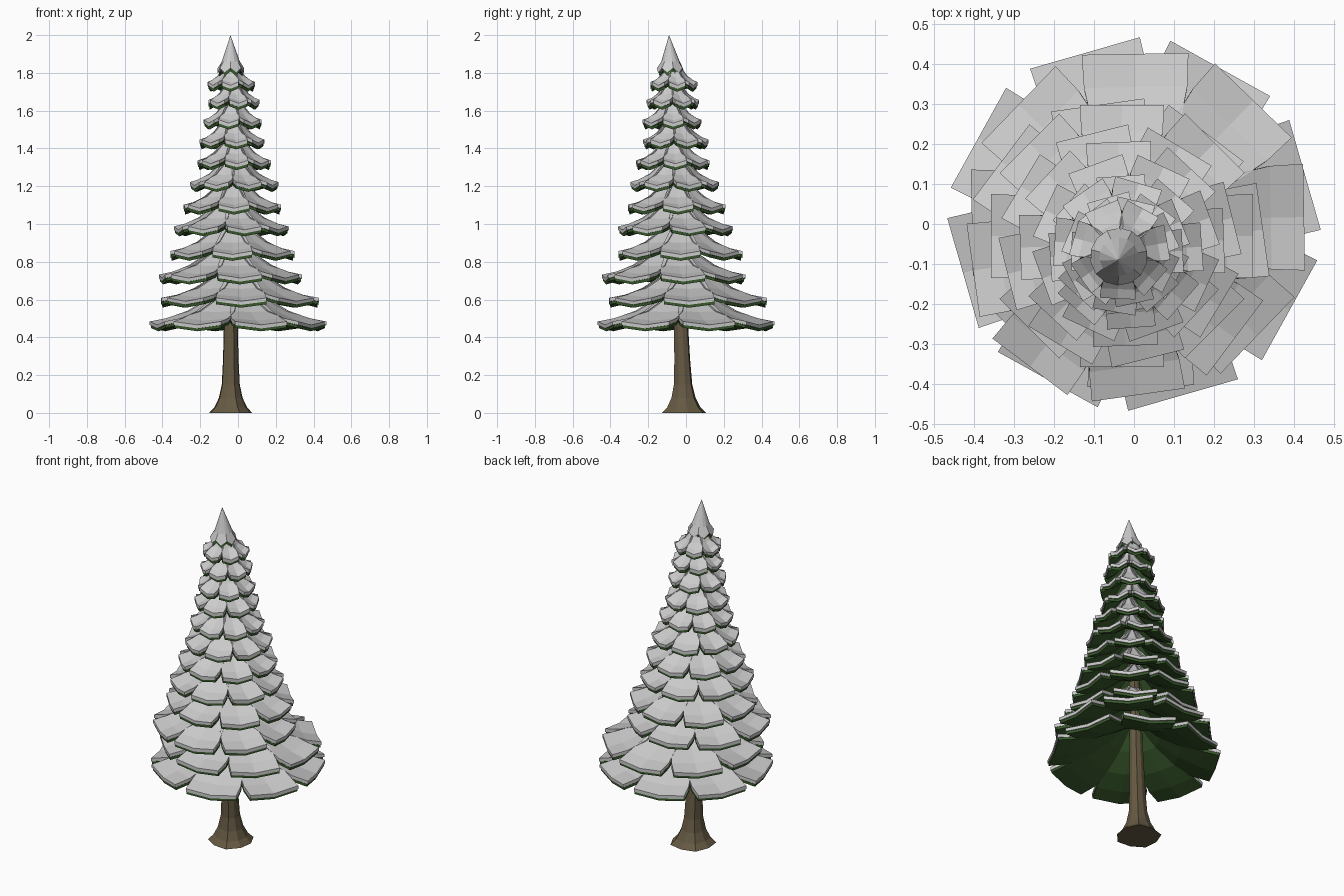
import bpy, bmesh, math
from mathutils import Vector

if "Cube" in bpy.data.objects:
    bpy.data.objects.remove(bpy.data.objects["Cube"])


def material(name, rgb):
    m = bpy.data.materials.new(name)
    m.diffuse_color = (*rgb, 1)
    m.use_nodes = True
    m.node_tree.nodes["Principled BSDF"].inputs["Base Color"].default_value = m.diffuse_color
    return m


GREEN = material("needle_green", (0.04, 0.10, 0.025))
BARK = material("bark_brown", (0.13, 0.10, 0.055))


def finish(bm, name, mat=None):
    bmesh.ops.recalc_face_normals(bm, faces=bm.faces[:])
    me = bpy.data.meshes.new(name)
    bm.to_mesh(me)
    bm.free()
    ob = bpy.data.objects.new(name, me)
    bpy.context.collection.objects.link(ob)
    if mat:
        me.materials.append(mat)
    return ob


def loft(bm, rings):
    """Closed skin through rings of equal point count."""
    vs = [[bm.verts.new(p) for p in r] for r in rings]
    n = len(vs[0])
    for a, b in zip(vs, vs[1:]):
        for i in range(n):
            j = (i + 1) % n
            bm.faces.new((a[i], a[j], b[j], b[i]))
    bm.faces.new(vs[0])
    bm.faces.new(vs[-1])


# bough profile, rim to trunk: radius share, rise share, half-width share, edge curl share
BOUGH = [(1.0, 0.0, 1.0, 1.0), (0.8, 0.09, 0.97, 0.7), (0.55, 0.27, 0.80, 0.35),
         (0.30, 0.57, 0.50, 0.1), (0.06, 1.0, 0.14, 0.0)]


def bough(bm, centre, ang, R, z, rise, half, curl, top, thick, inset):
    """Drooping wedge-shaped slab with upturned side edges."""
    out = Vector((math.cos(ang), math.sin(ang), 0))
    side = Vector((-out.y, out.x, 0))
    rings = []
    for fr, fz, fw, fc in BOUGH:
        mid = centre + out * (R * fr - inset) + Vector((0, 0, z + rise * fz + top))
        w, c = half * fw * (1 - inset), curl * fc
        line = [mid + side * (s * w) + Vector((0, 0, c * abs(s))) for s in (-1, 0, 1)]
        down = Vector((0, 0, thick))
        rings.append(line + [p - down for p in reversed(line)])
    loft(bm, rings)


# tiers: centre x, centre y, reach, rim underside z, turn in degrees, bough count
TIERS = [(0, 0, .468, .432, 16, 8), (.01, .01, .437, .557, 1, 8),
         (-.04, -.065, .385, .68, 8, 8), (-.03, -.03, .345, .805, 0, 8),
         (-.035, -.055, .305, .935, 14, 8), (-.03, -.05, .268, 1.05, 2, 8),
         (-.02, -.06, .235, 1.17, 20, 8), (-.02, -.07, .20, 1.285, 4, 8),
         (-.035, -.055, .175, 1.395, 22, 7), (-.025, -.075, .157, 1.50, 3, 7),
         (-.025, -.07, .14, 1.605, 25, 7), (-.035, -.067, .128, 1.70, 10, 7)]

for i, (cx, cy, reach, z, turn, n) in enumerate(TIERS):
    needles, snow = bmesh.new(), bmesh.new()
    half = reach * math.sin(math.radians(17.8 * 8 / n))
    R = math.sqrt(reach ** 2 - half ** 2)
    rise = 0.25 - 0.008 * i
    for k in range(n):
        a = math.radians(turn) + k * math.tau / n
        args = (Vector((cx, cy, 0)), a, R, z, rise, half, 0.018)
        bough(needles, *args, 0.015, 0.015, 0.006)
        bough(snow, *args, 0.034, 0.019, 0.0)
    finish(needles, f"needle_tier_{i + 1}", GREEN)
    finish(snow, f"snow_tier_{i + 1}")

# flared eight-sided trunk, leaning slightly toward the front
bm = bmesh.new()
rings = []
for z, r in [(0, .122), (.03, .092), (.08, .067), (.15, .051), (.28, .044), (.47, .039), (1.75, .012)]:
    c = Vector((-.038, -.01 - .035 * z, z))
    rings.append([c + Vector((math.cos(t), math.sin(t), 0)) * r * (1.03 if k % 2 else .95)
                  for k in range(9) for t in [math.tau * (k + .3) / 9]])
loft(bm, rings)
finish(bm, "trunk", BARK)


# pointed crown with a jagged hem
def crown(name, r, drop, top, mat=None):
    bm = bmesh.new()
    n = 7
    tip = bm.verts.new((-.04, -.09, top))
    rows = []
    for z, f in ((1.86, .68), (1.80 - drop, 1.0)):
        row = []
        for k in range(2 * n):
            t = math.tau * k / (2 * n) + .2
            low = z + (.0 if k % 2 or f < 1 else .025)
            row.append(bm.verts.new((-.038 + r * f * math.cos(t), -.082 + r * f * math.sin(t), low)))
        rows.append(row)
    for k in range(2 * n):
        j = (k + 1) % (2 * n)
        bm.faces.new((rows[0][k], rows[0][j], tip))
        bm.faces.new((rows[0][k], rows[1][k], rows[1][j], rows[0][j]))
    base = bm.verts.new((-.038, -.08, 1.83 - drop))
    for k in range(2 * n):
        bm.faces.new((rows[1][k], base, rows[1][(k + 1) % (2 * n)]))
    finish(bm, name, mat)


crown("crown_needles", .064, .016, 1.96, GREEN)
crown("crown_snow", .072, 0, 2.0)
